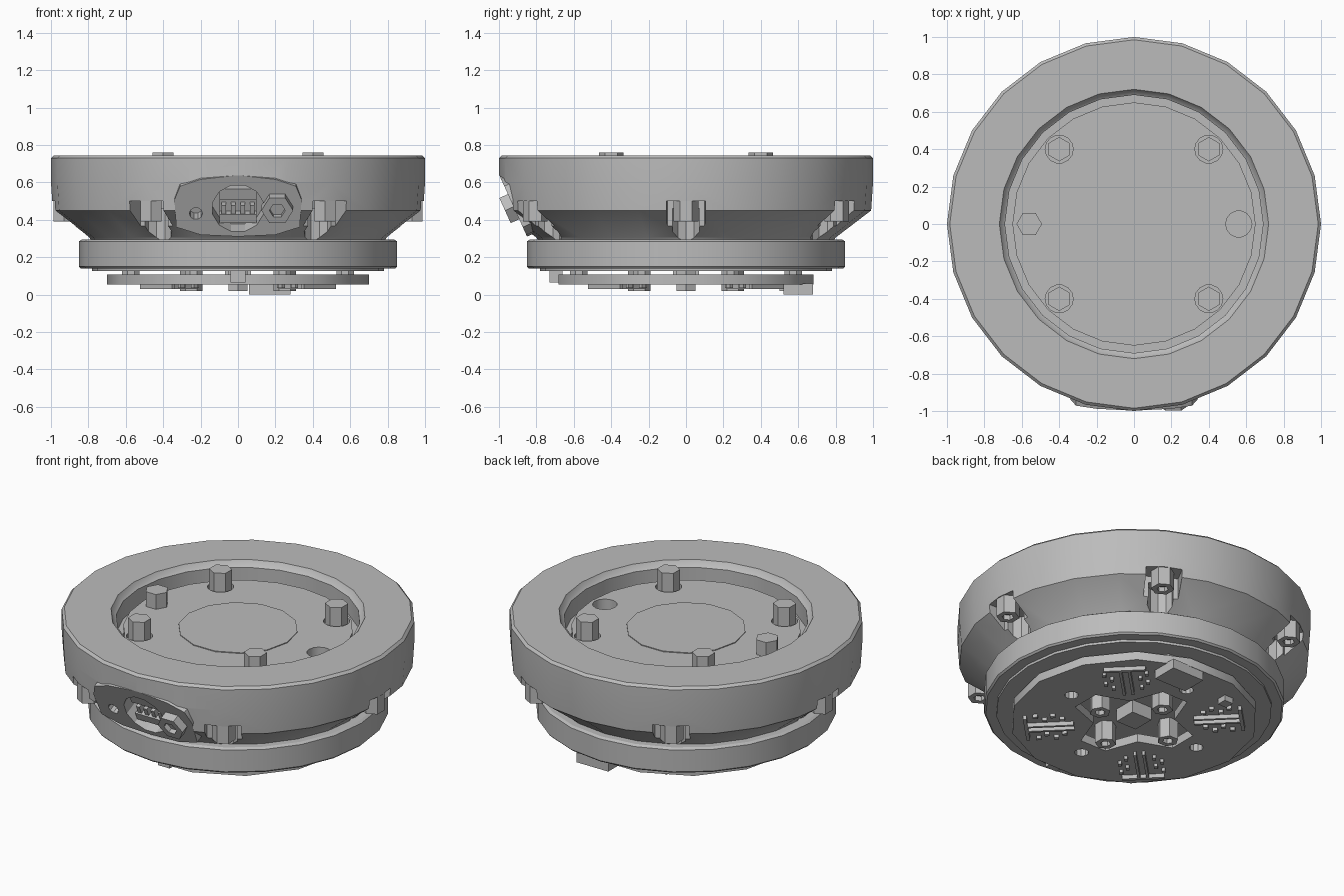
import bpy, bmesh, math
from math import cos, sin, pi, radians
from mathutils import Matrix

cube = bpy.data.objects.get("Cube")
if cube:
    bpy.data.objects.remove(cube)

grey = bpy.data.materials.new("machined_grey")
grey.use_nodes = True
GREY = (0.5, 0.5, 0.5, 1)
grey.diffuse_color = GREY
grey.node_tree.nodes["Principled BSDF"].inputs["Base Color"].default_value = GREY


def finish(name, bm, matrix=None):
    bmesh.ops.recalc_face_normals(bm, faces=bm.faces)
    if matrix:
        bm.transform(matrix)
    mesh = bpy.data.meshes.new(name)
    bm.to_mesh(mesh)
    bm.free()
    mesh.materials.append(grey)
    obj = bpy.data.objects.new(name, mesh)
    bpy.context.collection.objects.link(obj)
    return obj


def lathe(name, profile, sides):
    bm = bmesh.new()
    verts = [bm.verts.new((r, 0, z)) for r, z in profile]
    edges = [bm.edges.new(pair) for pair in zip(verts, verts[1:])]
    bmesh.ops.spin(bm, geom=verts + edges, cent=(0, 0, 0), axis=(0, 0, 1),
                   angle=2 * pi, steps=sides)
    bmesh.ops.remove_doubles(bm, verts=bm.verts, dist=0.0005)
    return finish(name, bm)


def prism(name, outline, z0, z1, matrix=None):
    bm = bmesh.new()
    face = bm.faces.new([bm.verts.new((x, y, z0)) for x, y in outline])
    out = bmesh.ops.extrude_face_region(bm, geom=[face])
    for v in out["geom"]:
        if isinstance(v, bmesh.types.BMVert):
            v.co.z = z1
    return finish(name, bm, matrix)


def ngon(n, r, x=0, y=0, turn=0):
    return [(x + r * cos(2 * pi * i / n + turn), y + r * sin(2 * pi * i / n + turn)) for i in range(n)]


def rect(x0, x1, y0, y1):
    return [(x0, y0), (x1, y0), (x1, y1), (x0, y1)]


def cut(target, cutter):
    cutter.hide_render = True
    mod = target.modifiers.new("cut", "BOOLEAN")
    mod.operation, mod.solver, mod.object = "DIFFERENCE", "EXACT", cutter
    bpy.context.view_layer.objects.active = target
    bpy.ops.object.modifier_apply(modifier=mod.name)
    bpy.data.objects.remove(cutter)


def socket_bolt(name, r, x, y, z0, z1, open_up, turn=0, matrix=None):
    # hexagonal bolt head with a small blind socket in its exposed end
    bolt = prism(name, ngon(6, r, x, y, turn), z0, z1, matrix)
    a, b = (z1 - 0.03, z1 + 0.02) if open_up else (z0 - 0.02, z0 + 0.03)
    cut(bolt, prism("socket_cutter", ngon(6, r * 0.5, x, y, turn), a, b, matrix))
    return bolt


def turned(deg):
    return Matrix.Rotation(radians(deg), 4, "Z")


# Upper housing with rim, recessed floor and groove
housing = lathe("upper_housing", [(0, 0.29), (0.79, 0.29), (0.8, 0.305), (0.99, 0.45), (1.0, 0.6),
                                  (1.0, 0.73), (0.985, 0.745), (0.72, 0.745), (0.705, 0.72),
                                  (0.69, 0.71), (0.69, 0.6), (0.65, 0.6), (0.65, 0.65), (0, 0.65)], 24)
prism("centre_cap", ngon(14, 0.34), 0.64, 0.655)

# Top bolts in counterbores, one plain bolt and one open hole
for x in (-0.4, 0.4):
    for y in (-0.4, 0.4):
        cut(housing, prism("bore_cutter", ngon(14, 0.075, x, y), 0.56, 0.9))
        prism("top_bolt", ngon(6, 0.065, x, y, pi / 6), 0.55, 0.76)
prism("locating_bolt", ngon(6, 0.068, -0.56, 0), 0.64, 0.742)
cut(housing, prism("hole_cutter", ngon(14, 0.07, 0.56, 0), 0.55, 0.9))

# Side pockets with hanging bolts
for i in range(6):
    m = turned(60 * i)
    cut(housing, prism("pocket_cutter", [(0.87, -0.1), (1.2, -0.11), (1.2, 0.11), (0.87, 0.1)], 0.33, 0.5, m))
    cut(housing, prism("slot_cutter", ngon(10, 0.075, 0.855, 0), 0.28, 0.46, m))
    socket_bolt("side_bolt", 0.066, 0.93, 0, 0.39, 0.51, False, pi / 6, m)

# Sloped connector panel on the front
panel = Matrix.Translation((0, -0.922, 0.47)) @ Matrix.Rotation(radians(114.3), 4, "X")
half = [(0, -0.175), (0.2, -0.165), (0.33, -0.12), (0.34, 0.04), (0.31, 0.12), (0.2, 0.16), (0, 0.185)]
shield = half + [(-x, y) for x, y in reversed(half[1:-1])]
cut(housing, prism("panel_cutter", shield, -0.11, 0.4, panel))
plate = prism("connector_panel", shield, -0.12, 0, panel)
cut(plate, prism("port_cutter", ngon(12, 0.14, 0, -0.01, pi / 12), -0.1, 0.1, panel))
cut(plate, prism("pin_cutter", ngon(10, 0.035, -0.225, -0.04), -0.08, 0.1, panel))
for name, x0, x1, y0, y1, top in (("port_shell", -0.1, 0.1, 0.03, 0.09, -0.03),
                                  ("port_base", -0.1, 0.1, -0.11, -0.06, -0.03),
                                  ("port_back", -0.1, 0.1, -0.07, 0.04, -0.08)):
    prism(name, rect(x0, x1, y0, y1), -0.11, top, panel)
for i in range(4):
    x = -0.075 + i * 0.05
    prism("port_pin", rect(x - 0.012, x + 0.012, -0.06, -0.01), -0.09, -0.04, panel)
socket_bolt("cable_nut", 0.085, 0.21, 0, -0.02, 0.05, True, 0, panel)

# Lower flange and stepped base
lathe("lower_flange", [(0, 0.295), (0.835, 0.295), (0.85, 0.285), (0.85, 0.15), (0.84, 0.14),
                       (0.78, 0.14), (0.78, 0.125), (0.64, 0.125), (0.64, 0.14), (0, 0.14)], 24)
for i in range(8):
    prism("spacer", ngon(8, 0.05, 0.62, 0), 0.1, 0.145, turned(45 * i + 22.5))
prism("front_latch", rect(-0.04, 0.04, -0.73, -0.66), 0.065, 0.145)

# Circuit board with a four-armed window and screw holes
board = prism("circuit_board", ngon(14, 0.7), 0.055, 0.108)
window = [p for i in range(4) for p in
          [(r * cos(radians(90 * i + a)), r * sin(radians(90 * i + a)))
           for r, a in ((0.37, -14), (0.37, 14), (0.23, 45))]]
cut(board, prism("window_cutter", window, 0, 0.2))
prism("centre_chip", rect(-0.07, 0.07, -0.07, 0.07), 0.06, 0.145)
for i in range(4):
    m = turned(90 * i)
    cut(board, prism("screw_cutter", ngon(10, 0.04, 0.46, 0), 0, 0.2, m))
    socket_bolt("board_bolt", 0.06, 0.25, 0, 0.02, 0.145, False, 0, m)

# Board details: rails, end bars and rows of small chips
for i in range(4):
    m = turned(90 * i + 45)
    for y in (-0.025, 0.025):
        prism("rail", rect(0.34, 0.6, y - 0.008, y + 0.008), 0.03, 0.06, m)
    prism("end_bar", rect(0.6, 0.62, -0.12, 0.12), 0.03, 0.06, m)
    for side in (-1, 1):
        for k in range(4):
            x, y = 0.4 + 0.05 * k, side * (0.08 + 0.04 * (k % 2))
            prism("small_chip", rect(x - 0.014, x + 0.014, y - 0.01, y + 0.01), 0.035, 0.06, m)
prism("socket_block", rect(0.06, 0.28, 0.52, 0.68), 0, 0.06)
prism("small_socket", rect(-0.26, -0.2, 0.5, 0.56), 0.02, 0.06)

# Smooth round walls, keep machined edges sharp
bpy.ops.object.select_all(action="DESELECT")
for obj in bpy.context.collection.objects:
    if obj.type == "MESH" and obj.data.materials and obj.data.materials[0] == grey:
        obj.select_set(True)
        bpy.context.view_layer.objects.active = obj
bpy.ops.object.shade_smooth_by_angle(angle=radians(28))
